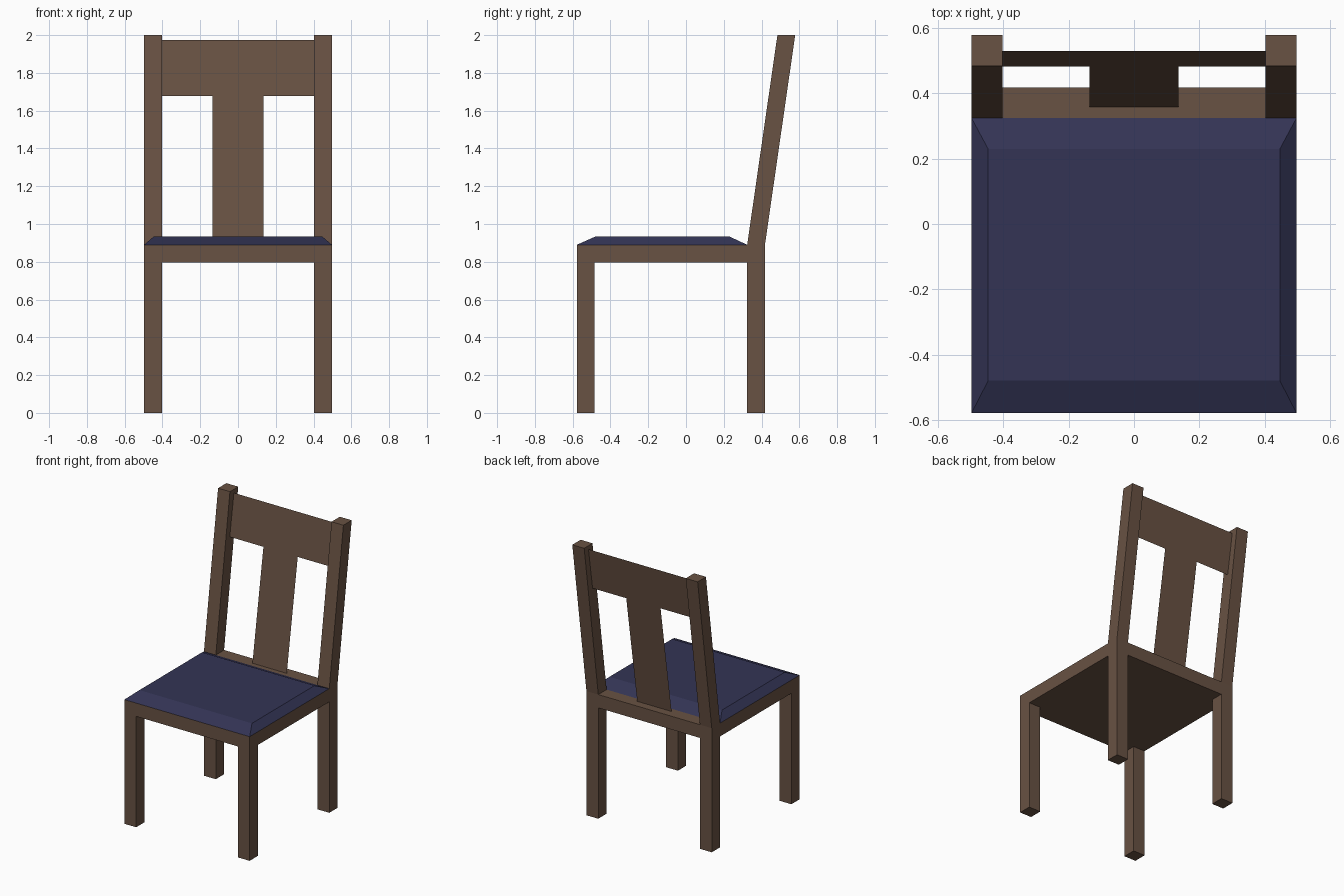
import bpy
import bmesh

if "Cube" in bpy.data.objects:
    bpy.data.objects.remove(bpy.data.objects["Cube"])


def material(name, color):
    mat = bpy.data.materials.new(name)
    mat.diffuse_color = (*color, 1.0)
    mat.use_nodes = True
    mat.node_tree.nodes["Principled BSDF"].inputs["Base Color"].default_value = mat.diffuse_color
    return mat


wood = material("brown wood", (0.140, 0.084, 0.056))
fabric = material("navy fabric", (0.033, 0.034, 0.090))


def finish(name, bm, mat):
    bmesh.ops.recalc_face_normals(bm, faces=bm.faces)
    mesh = bpy.data.meshes.new(name)
    bm.to_mesh(mesh)
    bm.free()
    mesh.materials.append(mat)
    obj = bpy.data.objects.new(name, mesh)
    bpy.context.collection.objects.link(obj)
    return obj


def prism(name, low, high, z0, z1, mat):
    """Six-sided block between two rectangles (x0, x1, y0, y1)."""
    bm = bmesh.new()
    rings = []
    for (x0, x1, y0, y1), z in ((low, z0), (high, z1)):
        rings.append([bm.verts.new((x, y, z)) for x, y in
                      ((x0, y0), (x1, y0), (x1, y1), (x0, y1))])
    a, b = rings
    bm.faces.new(a)
    bm.faces.new(b)
    for i in range(4):
        j = (i + 1) % 4
        bm.faces.new((a[i], a[j], b[j], b[i]))
    return finish(name, bm, mat)


W, IN = 0.497, 0.403            # outer and inner x of the legs
FRONT, BACK = -0.578, 0.418     # seat depth
T = 0.094                       # timber thickness
Z_UNDER, Z_SEAT = 0.795, 0.89

# Seat frame
seat = (-W, W, FRONT, BACK)
prism("seat_frame", seat, seat, Z_UNDER, Z_SEAT, wood)

# Legs and leaning back posts
for side, (x0, x1) in (("left", (-W, -IN)), ("right", (IN, W))):
    front = (x0, x1, FRONT, FRONT + T)
    back = (x0, x1, BACK - T, BACK)
    top = (x0, x1, 0.578 - T, 0.578)
    prism(f"front_leg_{side}", front, front, 0, Z_UNDER, wood)
    prism(f"back_leg_{side}", back, back, 0, Z_UNDER, wood)
    prism(f"back_post_{side}", back, top, Z_SEAT, 2.0, wood)

# Cushion with sloped borders
prism("cushion", (-W, W, FRONT, BACK - T), (-0.446, 0.446, -0.479, 0.229),
      Z_SEAT, 0.934, fabric)

# Backrest: thin T-shaped panel leaning with the posts
bm = bmesh.new()
outline = [(-0.136, Z_SEAT), (0.136, Z_SEAT), (0.136, 1.677), (IN, 1.677),
           (IN, 1.974), (-IN, 1.974), (-IN, 1.677), (-0.136, 1.677)]
bm.faces.new([bm.verts.new((x, 0.358 + (z - Z_SEAT) * 0.158, z)) for x, z in outline])
panel = finish("backrest_panel", bm, wood)
